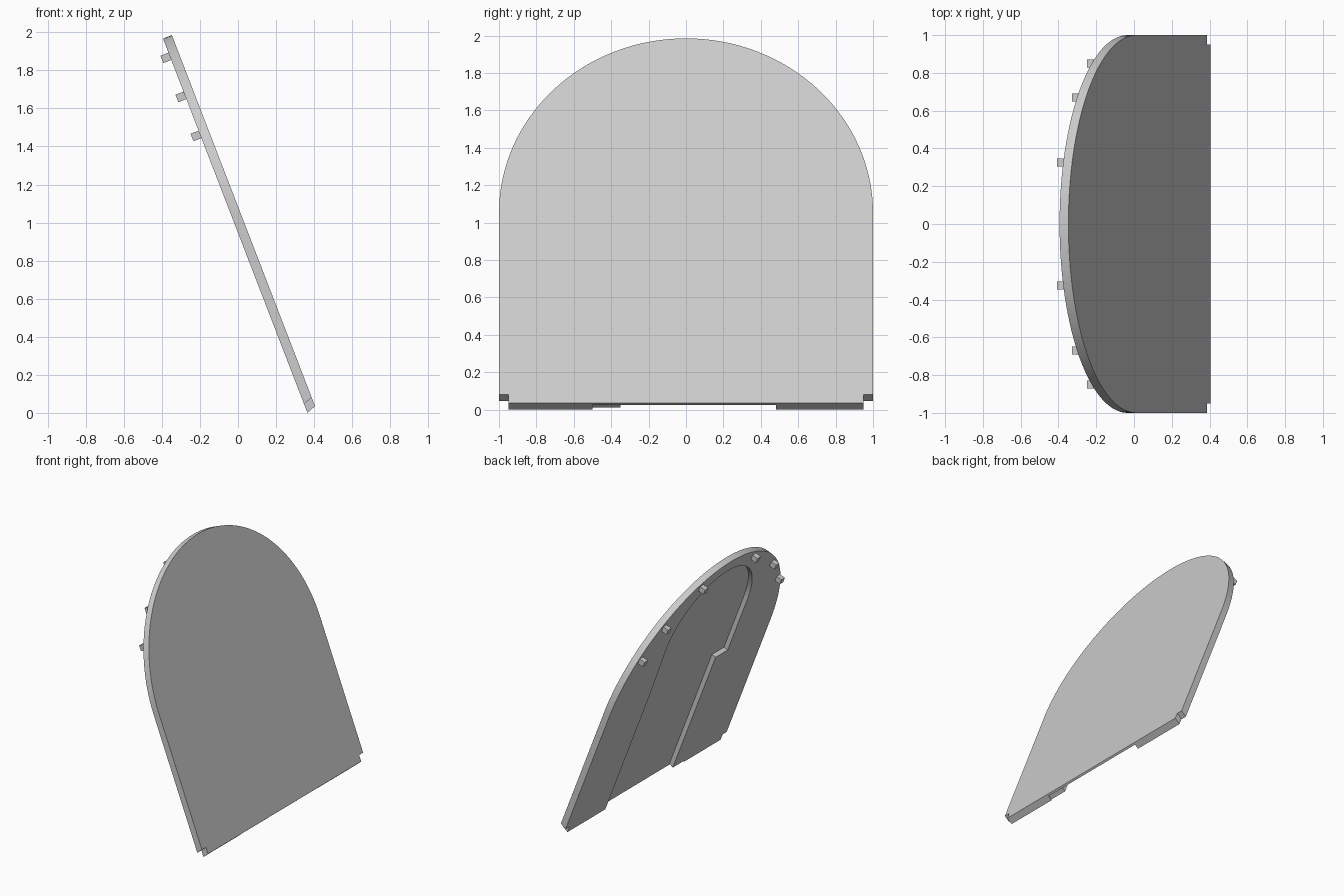
import bpy, bmesh
from math import sin, cos, pi, radians
from mathutils import Vector

cube = bpy.data.objects.get("Cube")
if cube:
    bpy.data.objects.remove(cube, do_unlink=True)

grey = bpy.data.materials.new("light_grey")
grey.use_nodes = True
colour = (0.6, 0.6, 0.6, 1)
grey.diffuse_color = colour
grey.node_tree.nodes["Principled BSDF"].inputs["Base Color"].default_value = colour

SKIN, THICK = 0.015, 0.05     # thin web and full panel thickness
SHOULDER = 1.09               # slope length where the round top begins


def place(y, t, d):
    """Panel coordinates (across, up the slope, depth from outer face) to world."""
    if t < 0.1:               # bottom edge is cut on a bevel
        t -= 0.36 * d
    return Vector((0.405 - 0.36 * t - 0.933 * d, y, 0.035 + 0.933 * t - 0.36 * d))


def slab(name, outline, d0, d1):
    """Extrude an outline on the leaning panel between two depths."""
    bm = bmesh.new()
    rings = [[bm.verts.new(place(y, t, d)) for y, t in outline] for d in (d0, d1)]
    bm.faces.new(rings[0])
    bm.faces.new(rings[1][::-1])
    n = len(outline)
    for i in range(n):
        j = (i + 1) % n
        bm.faces.new((rings[0][i], rings[1][i], rings[1][j], rings[0][j]))
    bmesh.ops.recalc_face_normals(bm, faces=bm.faces)
    mesh = bpy.data.meshes.new(name)
    bm.to_mesh(mesh)
    bm.free()
    mesh.materials.append(grey)
    obj = bpy.data.objects.new(name, mesh)
    bpy.context.collection.objects.link(obj)
    bpy.ops.object.select_all(action='DESELECT')
    obj.select_set(True)
    bpy.context.view_layer.objects.active = obj
    bpy.ops.object.shade_smooth_by_angle(angle=radians(30))
    return obj


def arch(radius, centre, steps):
    """Half circle from +y over the top to -y."""
    return [(radius * cos(pi * i / steps), centre + radius * sin(pi * i / steps))
            for i in range(steps + 1)]


# Outer outline with small notches at the bottom corners
outer = [(0.95, 0), (0.95, 0.05), (1, 0.05)] + arch(1, SHOULDER, 64) \
    + [(-1, 0.05), (-0.95, 0.05), (-0.95, 0)]
slab("outer_panel", outer, 0, SKIN)

# Thick rim around an arched recess, open at the bottom, with a side step
recess = [(-0.5, 0), (-0.5, 0.012), (-0.35, 0.012), (-0.35, 1.03), (-0.5, 1.03)] \
    + arch(0.5, 1.5, 48)[::-1] + [(0.48, 1.03), (0.48, 0)]
slab("inner_rim", outer + recess, SKIN, THICK)

# Locating pegs around the rounded top
for side, label in ((1, "back"), (-1, "front")):
    for k, (y, t) in enumerate(((0.325, 1.99), (0.67, 1.77), (0.85, 1.55))):
        h = 0.021
        square = [(side * y + a * h, t + b * h)
                  for a, b in ((-1, -1), (1, -1), (1, 1), (-1, 1))]
        slab(f"{label}_peg_{k + 1}", square, THICK - 0.005, THICK + 0.045)
